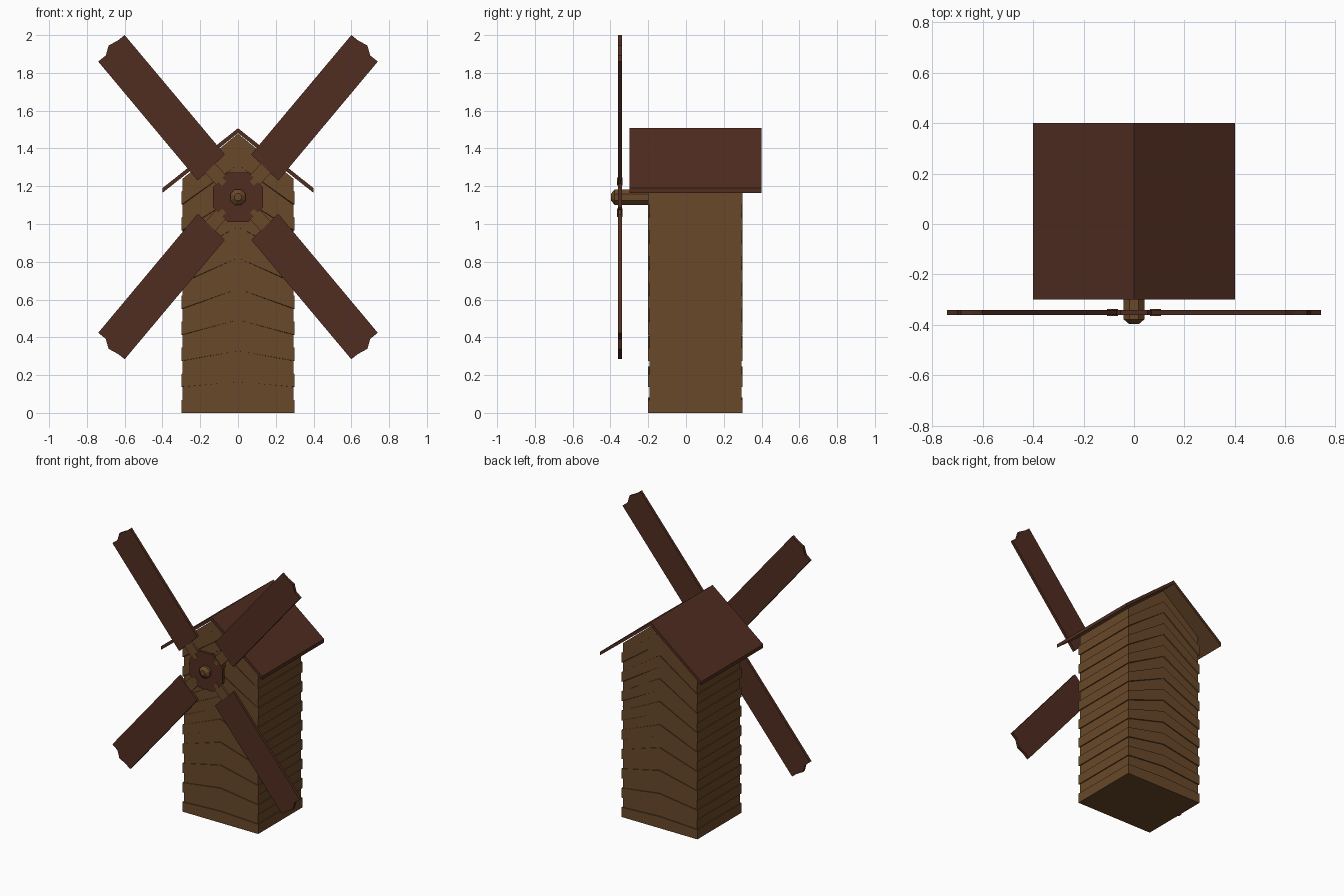
import bpy, bmesh, math

if "Cube" in bpy.data.objects:
    bpy.data.objects.remove(bpy.data.objects["Cube"])

CZ = 1.142  # height of the sail axis


def material(name, rgb):
    m = bpy.data.materials.new(name)
    m.diffuse_color = (*rgb, 1)
    m.use_nodes = True
    m.node_tree.nodes["Principled BSDF"].inputs["Base Color"].default_value = m.diffuse_color
    return m


WOOD = material("light_wood", (0.14, 0.065, 0.022))
DARK = material("dark_wood", (0.08, 0.026, 0.015))


def finish(name, bm, *mats):
    bmesh.ops.recalc_face_normals(bm, faces=bm.faces[:])
    me = bpy.data.meshes.new(name)
    bm.to_mesh(me)
    bm.free()
    for m in mats:
        me.materials.append(m)
    ob = bpy.data.objects.new(name, me)
    bpy.context.collection.objects.link(ob)
    return ob


def bridge(bm, a, b):
    n = len(a)
    for i in range(n):
        bm.faces.new((a[i], a[(i + 1) % n], b[(i + 1) % n], b[i]))


def plate(name, outline, y0, y1, mat):
    """Extrude an (x, z) outline from y0 to y1."""
    bm = bmesh.new()
    a = [bm.verts.new((x, y0, z)) for x, z in outline]
    b = [bm.verts.new((x, y1, z)) for x, z in outline]
    bridge(bm, a, b)
    bm.faces.new(a)
    bm.faces.new(b[::-1])
    return finish(name, bm, mat)


def ngon(n, r, turn=0.0, cx=0.0, cz=CZ):
    return [(cx + r * math.cos(turn + math.tau * i / n),
             cz + r * math.sin(turn + math.tau * i / n)) for i in range(n)]


# Tower: 18 plank courses, alternately inset, bending gradually into the gable
bm = bmesh.new()
LAYERS, EAVE, PEAK = 18, 1.24, 1.478
rings = []
for i in range(LAYERS):
    d = 0.007 * (i % 2)
    w, f, k = 0.3 - d, -0.2 + d, 0.3 - d
    for t in (i / LAYERS, (i + 1) / LAYERS):
        e, p = EAVE * t, PEAK * t
        rings.append([bm.verts.new(c) for c in (
            (-w, f, e), (0, f, p), (w, f, e), (w, k, e), (0, k, p), (-w, k, e))])
for a, b in zip(rings, rings[1:]):
    bridge(bm, a, b)
bm.faces.new(rings[0][::-1])
top = rings[-1]
bm.faces.new((top[0], top[1], top[4], top[5]))
bm.faces.new((top[1], top[2], top[3], top[4]))
finish("tower", bm, WOOD)

# Roof: inverted V slab with a light wood underside
roof = plate("roof", [(-0.4, 1.165), (0, 1.481), (0.4, 1.165),
                      (0.4, 1.19), (0, 1.507), (-0.4, 1.19)], -0.3, 0.4, DARK)
roof.data.materials.append(WOOD)
for p in roof.data.polygons:
    if p.normal.z < -0.3:
        p.material_index = 1

# Axle: octagonal shaft with a chamfered tip
bm = bmesh.new()
rows = [[bm.verts.new((x, y, z)) for x, z in ngon(8, r, math.pi / 8)]
        for y, r in ((-0.397, 0.02), (-0.378, 0.044), (-0.19, 0.044))]
for a, b in zip(rows, rows[1:]):
    bridge(bm, a, b)
bm.faces.new(rows[0])
bm.faces.new(rows[-1][::-1])
finish("axle", bm, WOOD)

# Hub disc
plate("hub", ngon(8, 0.142, math.pi / 8), -0.36, -0.34, DARK)

# Sails: ragged-ended boards, arms and pegs, mirrored into four quadrants
BLADE = [(0.213, 0.088), (0.74, 0.718), (0.70, 0.75), (0.685, 0.803),
         (0.635, 0.83), (0.60, 0.858), (0.07, 0.226)]
ARM = [(0.10, 0.05), (0.22, 0.18), (0.165, 0.23), (0.05, 0.10)]
for sx, side in ((1, "right"), (-1, "left")):
    for sz, level in ((1, "upper"), (-1, "lower")):
        def place(pts):
            return [(sx * x, CZ + sz * z) for x, z in pts]
        tag = f"{level}_{side}"
        plate("sail_" + tag, place(BLADE), -0.36, -0.34, DARK)
        plate("arm_" + tag, place(ARM), -0.357, -0.343, WOOD)
        plate("peg_" + tag, ngon(4, 0.022, 0, sx * 0.085, CZ + sz * 0.083),
              -0.364, -0.336, WOOD)
